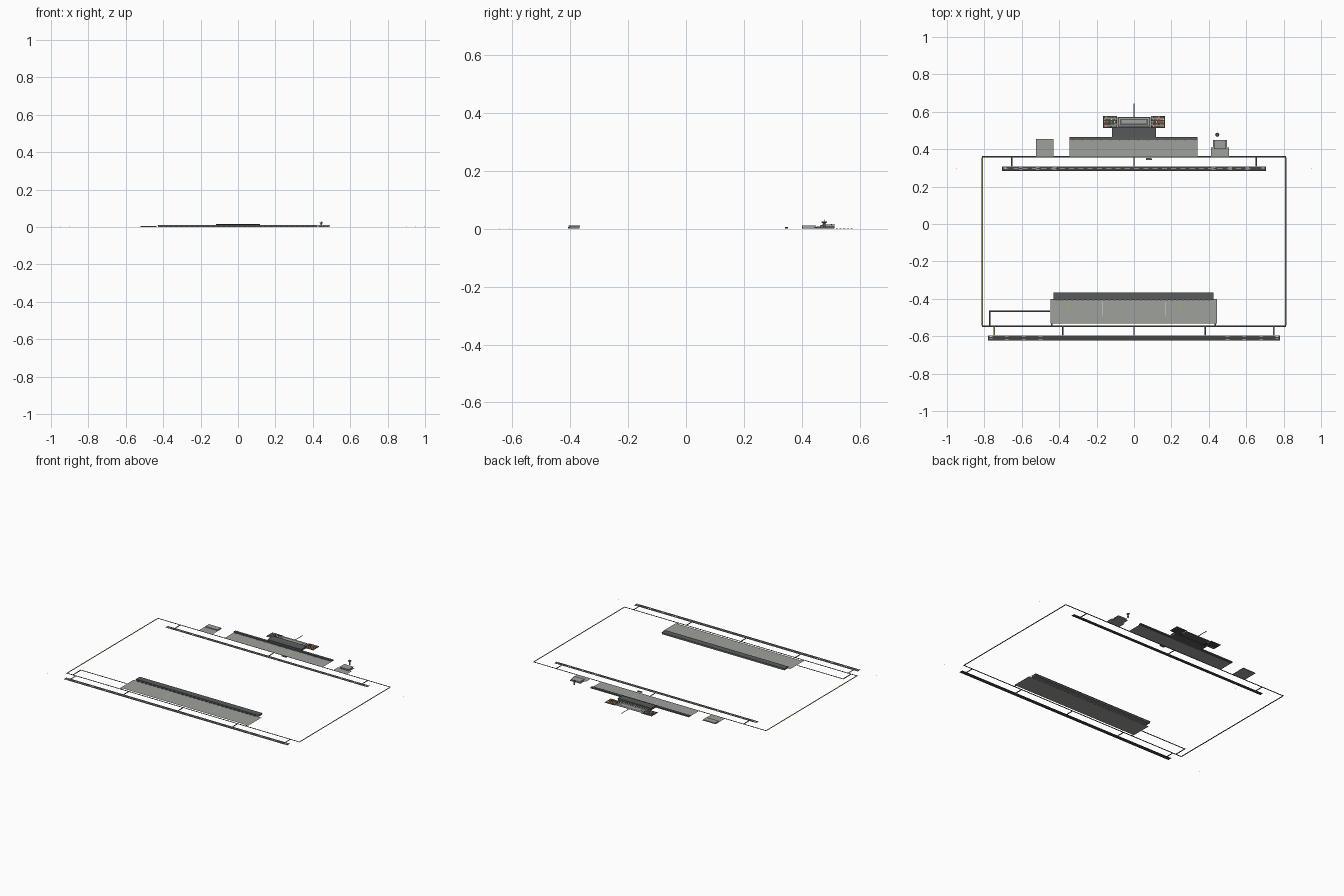
import bpy
import bmesh
import random

random.seed(4)
old = bpy.data.objects.get("Cube")
if old:
    bpy.data.objects.remove(old)


def material(name, r, g, b):
    m = bpy.data.materials.new(name)
    m.use_nodes = True
    m.diffuse_color = (r, g, b, 1)
    m.node_tree.nodes["Principled BSDF"].inputs["Base Color"].default_value = (r, g, b, 1)
    return m


asphalt = material("asphalt", .06, .06, .062)
concrete = material("concrete", .34, .355, .325)
roof_grey = material("roof_grey", .1, .105, .107)
wall_grey = material("wall_grey", .36, .37, .36)
steel = material("steel_grey", .19, .2, .21)
white = material("white_paint", .75, .75, .75)
yellow = material("yellow_paint", .6, .42, .04)
red = material("red_paint", .6, .06, .03)
green = material("green_paint", .07, .27, .11)
orange = material("orange_paint", .75, .23, .05)


def finish(name, bm, mat):
    mesh = bpy.data.meshes.new(name)
    bm.to_mesh(mesh)
    bm.free()
    mesh.materials.append(mat)
    ob = bpy.data.objects.new(name, mesh)
    bpy.context.collection.objects.link(ob)


def plates(name, rects, z, mat):
    """Flat rectangles given as x0, x1, y0, y1."""
    bm = bmesh.new()
    for x0, x1, y0, y1 in rects:
        bm.faces.new([bm.verts.new((x, y, z)) for x, y in
                      ((x0, y0), (x1, y0), (x1, y1), (x0, y1))])
    finish(name, bm, mat)


def boxes(name, rects, z0, z1, mat, slope=0):
    """Upright boxes; slope lifts the back edge."""
    bm = bmesh.new()
    for x0, x1, y0, y1 in rects:
        for v in bmesh.ops.create_cube(bm, size=1)["verts"]:
            top, back = v.co.z > 0, v.co.y > 0
            v.co = (x1 if v.co.x > 0 else x0, y1 if back else y0,
                    (z1 if top else z0) + (slope if back else 0))
    finish(name, bm, mat)


def cylinder(name, x, y, z0, z1, r0, r1, mat):
    bm = bmesh.new()
    bmesh.ops.create_cone(bm, cap_ends=True, segments=8, radius1=r0, radius2=r1, depth=z1 - z0)
    bmesh.ops.translate(bm, verts=bm.verts, vec=(x, y, (z0 + z1) / 2))
    finish(name, bm, mat)


def strip_x(x0, x1, y, w):
    return (x0, x1, y - w / 2, y + w / 2)


def strip_y(x, y0, y1, w):
    return (x - w / 2, x + w / 2, y0, y1)


def dot(x, y, r=.0006):
    return (x - r, x + r, y - r, y + r)


# Runways with thresholds, centre dashes and touchdown bars
def runway(name, half, y, w):
    plates(name, [strip_x(-half, half, y, w)], .0004, asphalt)
    marks = []
    n = 26
    step = 2 * (half - .06) / n
    for i in range(n):
        x = -half + .06 + i * step
        marks.append(strip_x(x, x + step * .55, y, .0014))
    for s in (-1, 1):
        for k in (-3, -2, -1, 1, 2, 3):
            x = s * (half - .015)
            marks.append(strip_x(x - .008, x + .008, y + k * w * .13, .0014))
        for d in (.1, .19, .28):
            for side in (-1, 1):
                x = s * (half - d)
                marks.append(strip_x(x - .01, x + .01, y + side * w * .22, .0025))
    marks += [strip_x(-half, half, y + s * w * .46, .0008) for s in (-1, 1)]
    plates(name + "_markings", marks, .001, white)


runway("south_runway", .78, -.61, .027)
runway("north_runway", .705, .295, .024)
boxes("approach_lights", [dot(s * x, y) for s in (-1, 1)
                          for x, y in ((.9, -.61), (.999, -.61), (.95, .295))],
      0, .0015, steel)

# Taxiway loop and its links to the runways
W = .008
plates("taxiways", [strip_x(-.814, .814, .36, W), strip_x(-.814, .814, -.546, W),
                    strip_x(-.774, -.45, -.466, W), strip_y(-.77, -.542, -.466, W),
                    strip_y(-.44, -.542, -.532, W), strip_y(.435, -.542, -.532, W),
                    strip_y(-.811, -.542, .356, W), strip_y(-.748, -.597, -.55, W)]
       + [strip_y(x, .307, .356, W) for x in (-.654, 0, .654)]
       + [strip_y(x, -.597, -.55, W) for x in (-.38, 0, .38)], .0002, asphalt)
plates("east_taxiway", [strip_y(.811, -.542, .356, W), strip_y(.748, -.597, -.55, W)],
       .0002, steel)
plates("west_taxiway_lines", [strip_y(-.811, -.542, .356, .004),
                              strip_y(-.748, -.597, -.55, .004)], .001, yellow)
plates("hold_marks", [strip_x(-.69, -.67, .295, .004)], .0014, yellow)

# Aprons
plates("south_apron", [(-.447, .445, -.533, -.402)], .0006, concrete)
plates("north_apron", [(-.345, .34, .362, .456)], .0006, concrete)
plates("side_aprons", [(-.525, -.43, .362, .455), (.412, .508, .362, .408),
                       (.422, .497, .408, .45)], .0006, concrete)
plates("apron_lines", [strip_y(x, -.49, -.415, .0015) for x in (-.17, .17)]
       + [strip_y(x, .39, .448, .0015) for x in (-.08, .075)], .0012, white)
plates("apron_guides", [strip_y(x, -.458, -.425, .0025) for x in (-.35, -.115, .25)],
       .0012, yellow)

# Long south hangar with a row of doors
boxes("south_hangar", [(-.428, .424, -.403, -.368)], 0, .008, steel)
boxes("south_hangar_roof", [(-.43, .426, -.405, -.366)], .008, .011, roof_grey)
boxes("south_hangar_doors", [(-.42 + i * .028, -.405 + i * .028, -.408, -.403)
                             for i in range(30)], 0, .005, roof_grey)

# Terminal concourse, gates and main hall
boxes("concourse", [(-.345, .34, .45, .465)], 0, .008, roof_grey)
boxes("gates", [(-.33 + i * .05, -.323 + i * .05, .443, .45) for i in range(14)],
      .002, .005, steel)
boxes("terminal_hall", [(-.115, .115, .464, .512)], 0, .011, roof_grey)
boxes("terminal_roof", [(-.118, .118, .462, .515)], .011, .013, roof_grey, .003)

# Forecourt with a ringed island and entry road
plates("forecourt", [(-.088, .088, .515, .572)], .0006, roof_grey)
plates("forecourt_kerb", [(-.081, .081, .526, .566)], .0012, wall_grey)
plates("forecourt_road", [(-.076, .076, .53, .562)], .0018, roof_grey)
plates("forecourt_island", [(-.066, .066, .537, .555)], .0024, concrete)
plates("entry_road", [strip_y(0, .572, .645, .006)], .0004, steel)

# Car parks with rows of painted cars
plates("car_parks", [(-.165, -.09, .513, .578), (.09, .165, .513, .578)], .0006, asphalt)
slots = []
palette = [red, orange, green, white, steel]
cars = {paint: [] for paint in palette}
for s in (-1, 1):
    for row in range(5):
        y = .521 + row * .0125
        slots.append(strip_x(s * .127 - .034, s * .127 + .034, y - .0055, .0012))
        for k in range(9):
            x = s * .127 + (k - 4) * .0075
            if random.random() < .8:
                cars[random.choice(palette)].append((x - .0024, x + .0024, y - .0037, y + .0037))
plates("parking_lines", slots, .001, white)
for paint, spots in cars.items():
    boxes(paint.name.split("_")[0] + "_cars", spots, .0006, .0028, paint)

# Fire station, west shed and service truck
boxes("fire_station", [(.43, .49, .402, .446)], 0, .008, wall_grey)
boxes("fire_station_roof", [(.428, .492, .401, .448)], .008, .01, concrete)
boxes("fire_station_doors", [(.436 + i * .018, .448 + i * .018, .4005, .402)
                             for i in range(3)], .001, .006, roof_grey)
boxes("west_shed", [(-.52, -.435, .417, .453)], 0, .006, concrete)
boxes("service_truck", [(.065, .09, .342, .352)], .001, .006, steel)
boxes("truck_cab", [(.09, .097, .343, .351)], .001, .004, roof_grey)

# Control tower
cylinder("tower_shaft", .445, .477, 0, .018, .005, .004, wall_grey)
cylinder("tower_cab", .445, .477, .018, .023, .006, .01, steel)
cylinder("tower_roof", .445, .477, .023, .025, .011, .008, roof_grey)
cylinder("tower_mast", .445, .477, .025, .032, .001, .0005, steel)

# Small field equipment beside the runways
boxes("glide_lights", [dot(x, y) for x in (-.55, .55) for y in (.245, -.644)], 0, .0015, steel)
